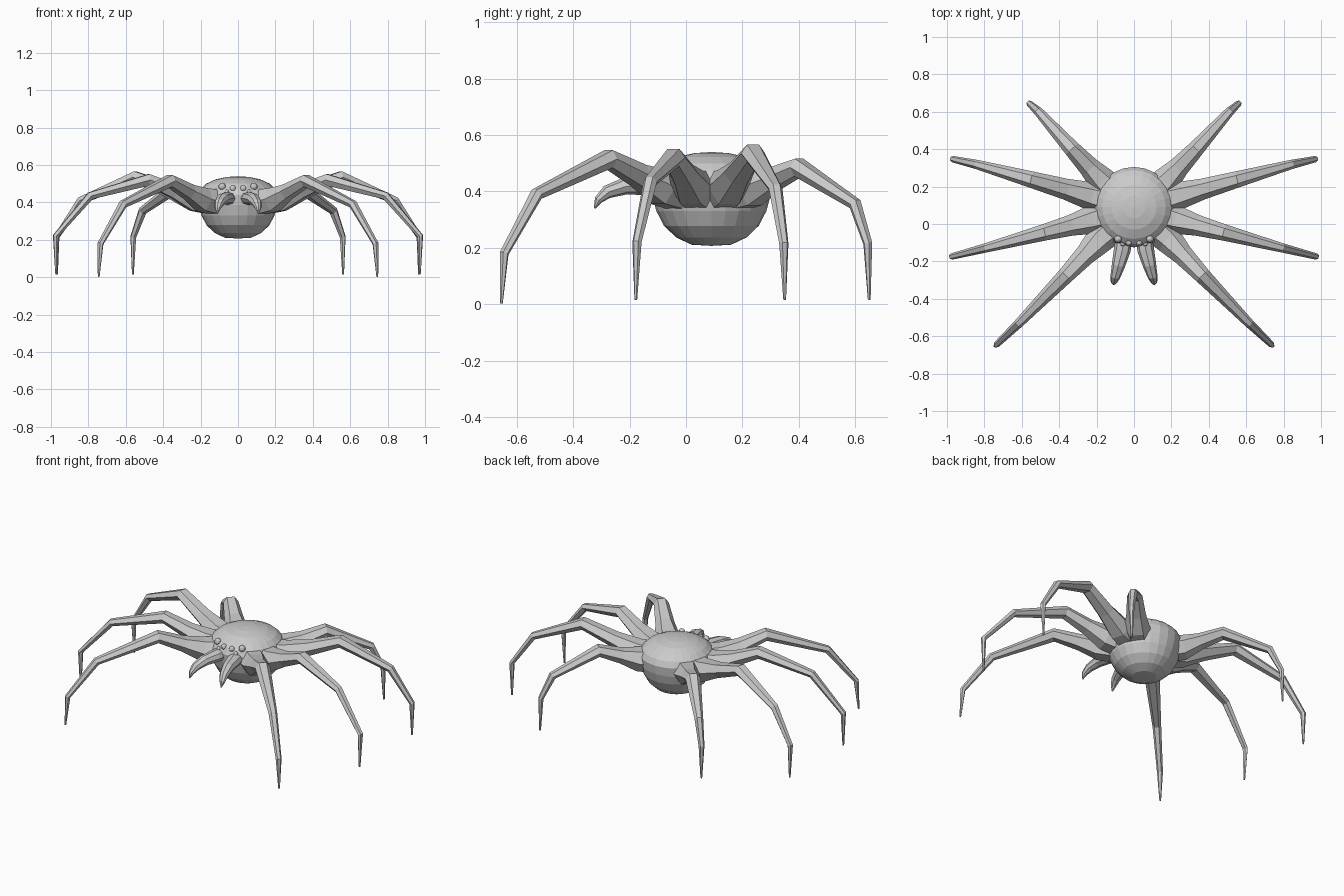
import bpy, bmesh, math
from mathutils import Vector

if "Cube" in bpy.data.objects:
    bpy.data.objects.remove(bpy.data.objects["Cube"])

grey = bpy.data.materials.new("grey")
grey.diffuse_color = (0.6, 0.6, 0.6, 1)
grey.use_nodes = True
grey.node_tree.nodes["Principled BSDF"].inputs["Base Color"].default_value = grey.diffuse_color


def make_object(name, bm):
    bmesh.ops.recalc_face_normals(bm, faces=bm.faces)
    mesh = bpy.data.meshes.new(name)
    bm.to_mesh(mesh)
    bm.free()
    mesh.materials.append(grey)
    obj = bpy.data.objects.new(name, mesh)
    bpy.context.collection.objects.link(obj)
    return obj


def limb(name, sections, sides, mirror):
    """Loft through (x, y, z, half width, half height) sections in one vertical plane."""
    bm = bmesh.new()
    pts = [Vector(s[:3]) for s in sections]
    heading = pts[-1] - pts[0]
    heading.z = 0
    side = heading.normalized().cross(Vector((0, 0, 1)))
    rings = []
    for i, (p, s) in enumerate(zip(pts, sections)):
        into = (p - pts[i - 1]).normalized() if i else Vector()
        out = (pts[i + 1] - p).normalized() if i + 1 < len(pts) else Vector()
        up = side.cross((into + out).normalized())
        ring = []
        for k in range(sides):
            a = 2 * math.pi * k / sides
            v = p + side * s[3] * math.cos(a) + up * s[4] * math.sin(a)
            ring.append(bm.verts.new((v.x * mirror, v.y, v.z)))
        rings.append(ring)
    for a, b in zip(rings, rings[1:]):
        for k in range(sides):
            n = (k + 1) % sides
            bm.faces.new((a[k], a[n], b[n], b[k]))
    bm.faces.new(rings[0])
    bm.faces.new(rings[-1])
    return make_object(name, bm)


# Rounded body, turned around its upright axis
profile = [(0, .207), (.07, .211), (.125, .237), (.168, .278), (.195, .33), (.21, .385),
           (.215, .44), (.198, .475), (.17, .5), (.12, .523), (.06, .536), (0, .54)]
bm = bmesh.new()
verts = [bm.verts.new((r, 0.09, z)) for r, z in profile]
edges = [bm.edges.new(pair) for pair in zip(verts, verts[1:])]
bmesh.ops.spin(bm, geom=verts + edges, cent=(0, 0.09, 0), axis=(0, 0, 1),
               angle=2 * math.pi, steps=24)
bmesh.ops.remove_doubles(bm, verts=bm.verts, dist=0.0005)
make_object("body", bm)

# Leg joints: root, neck, knee, shin joint, ankle, tip
legs = {
    "front_leg": [(.10, -.01, .40), (.19, -.09, .415), (.365, -.275, .515),
                  (.615, -.53, .39), (.735, -.645, .18), (.745, -.655, .002)],
    "mid_front_leg": [(.12, .05, .40), (.235, .02, .415), (.48, -.045, .52),
                      (.79, -.127, .435), (.975, -.174, .22), (.972, -.178, .015)],
    "mid_back_leg": [(.12, .12, .40), (.235, .15, .415), (.55, .238, .535),
                     (.84, .318, .41), (.97, .347, .215), (.968, .35, .015)],
    "back_leg": [(.10, .16, .40), (.175, .235, .41), (.33, .40, .485),
                 (.51, .60, .355), (.56, .645, .215), (.562, .65, .015)],
}
sizes = [(.085, .08), (.075, .07), (.044, .036), (.025, .023), (.017, .016), (.005, .005)]

# Curved jaws: position, half width, half height
jaw = [(.05, -.06, .42, .045, .04), (.063, -.14, .422, .045, .034), (.083, -.22, .418, .036, .03),
       (.099, -.28, .398, .027, .024), (.108, -.311, .37, .017, .015), (.11, -.324, .34, .003, .003)]

for label, m in (("right", 1), ("left", -1)):
    for name, joints in legs.items():
        sections = [p + s for p, s in zip(joints, sizes)]
        # Slimmer section just beyond the flared root
        a, b = Vector(joints[1]), Vector(joints[2])
        sections.insert(2, tuple(a.lerp(b, 0.42)) + (.056, .045))
        limb(f"{name}_{label}", sections, 6, m)
    limb(f"jaw_{label}", jaw, 8, m)
    # Small bead eyes above the jaws
    for i, (x, y, z, r) in enumerate([(.085, -.08, .485, .02), (.028, -.1, .475, .017),
                                      (.06, -.105, .455, .014)]):
        bm = bmesh.new()
        bmesh.ops.create_uvsphere(bm, u_segments=10, v_segments=6, radius=r)
        bmesh.ops.translate(bm, verts=bm.verts, vec=(x * m, y, z))
        make_object(f"eye_{i + 1}_{label}", bm)
